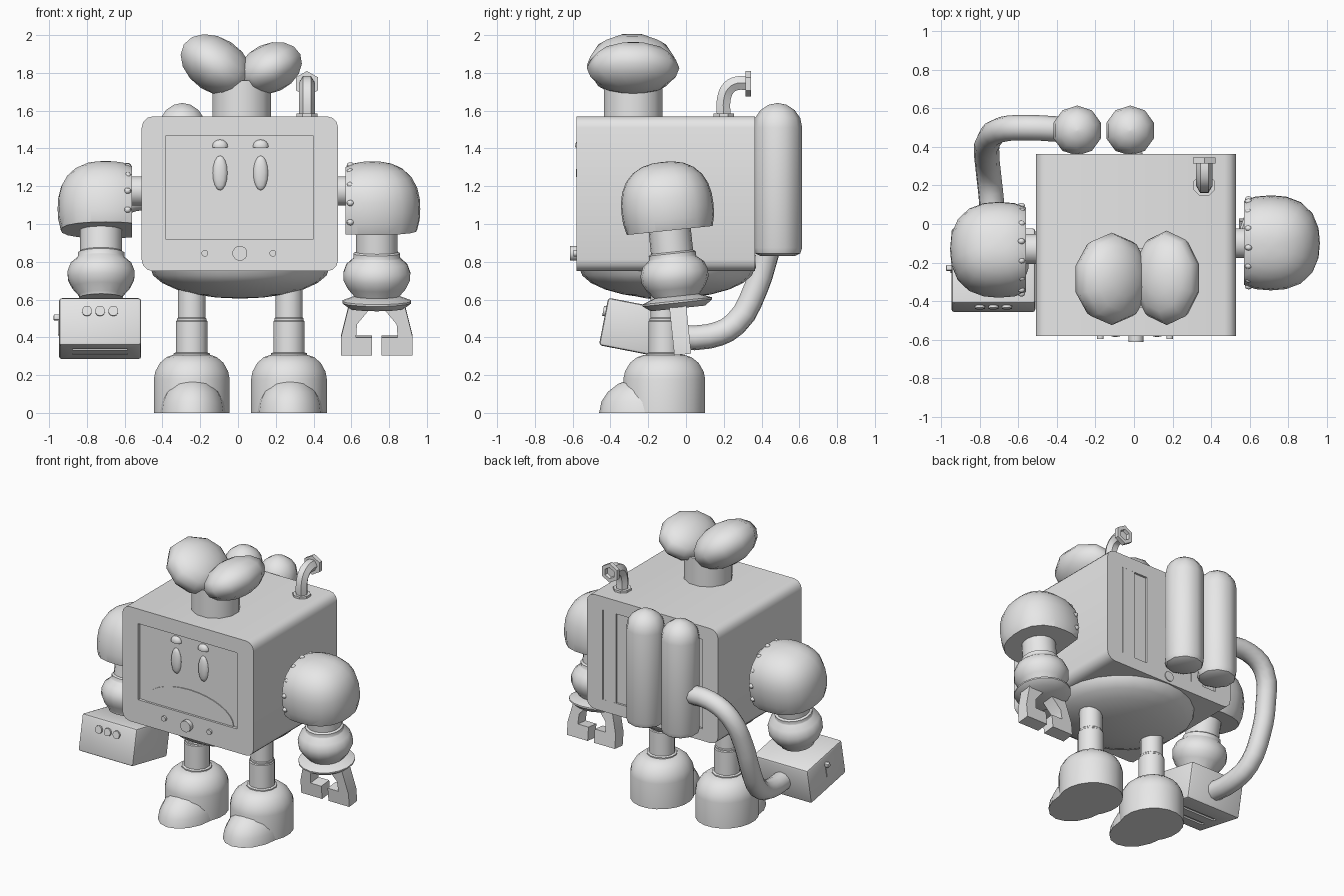
import bpy, bmesh, math
from mathutils import Matrix, Vector

if "Cube" in bpy.data.objects:
    bpy.data.objects.remove(bpy.data.objects["Cube"])

grey = bpy.data.materials.new("light_grey")
grey.diffuse_color = (0.8, 0.8, 0.8, 1)
grey.use_nodes = True
grey.node_tree.nodes["Principled BSDF"].inputs["Base Color"].default_value = grey.diffuse_color


def T(x, y, z):
    return Matrix.Translation((x, y, z))


def R(deg, axis):
    return Matrix.Rotation(math.radians(deg), 4, axis)


def finish(obj, angle=42):
    bpy.ops.object.select_all(action='DESELECT')
    obj.select_set(True)
    bpy.context.view_layer.objects.active = obj
    bpy.ops.object.shade_smooth_by_angle(angle=math.radians(angle))


def make(name, bm, matrix=Matrix(), angle=42):
    bm.transform(matrix)
    bmesh.ops.recalc_face_normals(bm, faces=bm.faces[:])
    me = bpy.data.meshes.new(name)
    bm.to_mesh(me)
    bm.free()
    me.materials.append(grey)
    obj = bpy.data.objects.new(name, me)
    bpy.context.collection.objects.link(obj)
    finish(obj, angle)
    return obj


def box(name, size, matrix, bevel=0.0, along=None, segs=2):
    bm = bmesh.new()
    bmesh.ops.create_cube(bm, size=1, matrix=Matrix.Diagonal((*size, 1)))
    if bevel:
        edges = [e for e in bm.edges if along is None
                 or abs((e.verts[0].co - e.verts[1].co)[along]) > 0.01]
        bmesh.ops.bevel(bm, geom=edges, offset=bevel, segments=segs, profile=0.5, affect='EDGES')
    return make(name, bm, matrix)


def lathe(name, profile, matrix, segs=16):
    """Closed solid of revolution around z from (radius, z) pairs."""
    bm = bmesh.new()
    rings = [[bm.verts.new((r * math.cos(2 * math.pi * (i + .5) / segs),
                            r * math.sin(2 * math.pi * (i + .5) / segs), z)) for i in range(segs)]
             for r, z in profile]
    for a, b in zip(rings, rings[1:]):
        for i in range(segs):
            j = (i + 1) % segs
            bm.faces.new((a[i], a[j], b[j], b[i]))
    bm.faces.new(rings[0])
    bm.faces.new(rings[-1])
    return make(name, bm, matrix)


def cyl(name, r, z0, z1, matrix, segs=16):
    return lathe(name, [(r, z0), (r, z1)], matrix, segs)


def blob(name, radii, matrix, cuts=(), power=2.0, u=16, v=10, angle=42):
    """Ellipsoid, optionally boxy, trimmed by (point, outward normal) planes."""
    bm = bmesh.new()
    bmesh.ops.create_uvsphere(bm, u_segments=u, v_segments=v, radius=1)
    for w in bm.verts:
        k = sum(abs(c) ** power for c in w.co) ** (-1 / power)
        w.co = Vector([c * k * r for c, r in zip(w.co, radii)])
    for co, no in cuts:
        bmesh.ops.bisect_plane(bm, geom=bm.verts[:] + bm.edges[:] + bm.faces[:],
                               plane_co=co, plane_no=no, clear_outer=True)
        bmesh.ops.holes_fill(bm, edges=[e for e in bm.edges if e.is_boundary])
    return make(name, bm, matrix, angle)


def prism(name, pts, y0, y1, matrix=Matrix()):
    bm = bmesh.new()
    a = [bm.verts.new((x, y0, z)) for x, z in pts]
    b = [bm.verts.new((x, y1, z)) for x, z in pts]
    bm.faces.new(a)
    bm.faces.new(b)
    for i in range(len(pts)):
        j = (i + 1) % len(pts)
        bm.faces.new((a[i], a[j], b[j], b[i]))
    return make(name, bm, matrix)


def tube(name, pts, radius, res):
    cu = bpy.data.curves.new(name, 'CURVE')
    cu.dimensions = '3D'
    cu.bevel_depth, cu.bevel_resolution, cu.use_fill_caps = radius, res, True
    cu.resolution_u = 3
    sp = cu.splines.new('BEZIER')
    sp.bezier_points.add(len(pts) - 1)
    for p, co in zip(sp.bezier_points, pts):
        p.co = co
        p.handle_left_type = p.handle_right_type = 'AUTO'
    cu.materials.append(grey)
    obj = bpy.data.objects.new(name, cu)
    bpy.context.collection.objects.link(obj)
    bpy.ops.object.select_all(action='DESELECT')
    obj.select_set(True)
    bpy.context.view_layer.objects.active = obj
    bpy.ops.object.convert(target='MESH')
    finish(bpy.context.object)


def carve(obj, size, matrix):
    cutter = box("cutter", size, matrix)
    cutter.hide_render = True
    mod = obj.modifiers.new("recess", 'BOOLEAN')
    mod.operation, mod.object, mod.solver = 'DIFFERENCE', cutter, 'EXACT'
    bpy.context.view_layer.objects.active = obj
    bpy.ops.object.modifier_apply(modifier=mod.name)
    bpy.data.objects.remove(cutter)


# Body with sunken screen and back vents
body = box("body", (1.04, 0.945, 0.82), T(.01, -.108, 1.16), 0.06, along=1, segs=3)
carve(body, (.785, .04, .545), T(.008, -.58, 1.193))
for x in (.3, -.28):
    carve(body, (.21, .03, .64), T(x, .365, 1.155))
    box("vent_slat", (.1, .016, .64), T(x + .05, .356, 1.155))
finish(body)
blob("belly", (.475, .465, .165), T(.01, -.1, .77), [((0, 0, 0), (0, 0, 1))], u=24, v=12)
lathe("back_plug", [(.035, 0), (.035, .008)], T(.01, .363, .8) @ R(-90, 'X'), 10)

# Face
arch = [(.01 + .35 * math.cos(math.pi * i / 16), .921 + .17 * math.sin(math.pi * i / 16))
        for i in range(17)]
prism("mouth", arch, -.566, -.559)
for x in (-.095, .12):
    blob("eye", (.039, .02, .092), T(x, -.562, 1.27), u=12, v=8)
    blob("eyebrow", (.041, .025, .035), T(x, -.562, 1.412), [((0, 0, -.008), (0, 0, -1))], u=12, v=8)
for x, r, h in ((.01, .04, .035), (-.175, .018, .018), (.185, .018, .018)):
    cyl("knob", r, 0, h, T(x, -.578, .845) @ R(90, 'X'), 12)

# Neck and lobed top
cyl("neck", .16, 1.56, 1.76, T(.02, -.28, 0), 12)
blob("left_lobe", (.215, .24, .145), T(-.115, -.285, 1.84) @ R(33, 'Y'), u=10, v=8, angle=60)
blob("right_lobe", (.185, .245, .13), T(.17, -.28, 1.825) @ R(-25, 'Y'), u=10, v=8, angle=60)

# Exhaust pipe
cyl("pipe_base", .06, 1.565, 1.585, T(.365, .2, 0), 8)
tube("pipe", [(.365, .2, 1.57), (.365, .2, 1.66), (.365, .225, 1.72), (.365, .27, 1.745),
              (.365, .325, 1.745)], .042, 1)
lathe("pipe_rim", [(.04, -.025), (.068, -.025), (.068, .005), (.04, .005), (.035, -.015)],
      T(.365, .34, 1.742) @ R(-90, 'X'), 6)

# Back tanks and hose
arc = [(.13 * math.cos(a), 1.51 + .13 * math.sin(a)) for a in (0, .4, .8, 1.2, 1.54)]
for x in (-.295, -.02):
    lathe("tank", [(.09, .83), (.12, .845), (.13, .875)] + arc, T(x, .485, 0), 10)
tube("hose", [(-.36, .49, 1.13), (-.55, .5, 1.13), (-.69, .49, 1.05), (-.755, .43, .85),
              (-.765, .37, .66), (-.755, .26, .47), (-.74, .12, .405), (-.73, -.1, .405)], .066, 3)

# Legs and boots
for x in (-.245, .27):
    leg = T(x, -.115, 0)
    lathe("leg", [(.1, .29), (.1, .315), (.086, .32), (.086, .485), (.08, .49), (.08, .5),
                  (.075, .505), (.075, .7)], leg, 12)
    lathe("boot", [(.203, 0), (.203, .18), (.195, .22), (.17, .265), (.135, .295), (.1, .307)],
          leg @ Matrix.Diagonal((1, 1.08, 1, 1)), 20)
    blob("toe_cap", (.175, .245, .19), T(x + .005, -.215, 0), [((0, 0, 0), (0, 0, -1))], u=16, v=10)


# Arms, side = 1 right, -1 left
def arm(side, pivot, tilt):
    M = T(*pivot) @ R(tilt, 'X')
    inner = -.165 * side
    blob("shoulder", (.255, .245, .25), M @ T(-.025 * side, 0, -.02),
         [((0, 0, -.115), (0, 0, -1)), ((inner + .025 * side, 0, 0), (-side, 0, 0))], 2.4, 20, 14)
    for i in range(9):
        a = math.radians(-12 + 204 * i / 8)
        blob("rivet", (.02, .016, .016), M @ T(inner + .025 * side, .228 * math.cos(a),
                                               -.02 + .232 * math.sin(a)), u=8, v=6)
    cyl("shoulder_joint", .08, -.07, .06, T(pivot[0] + inner - .02 * side, pivot[1], 1.175) @ R(90 * side, 'Y'), 12)
    lathe("forearm", [(.112, -.1), (.112, -.25), (.125, -.258), (.125, -.28), (.128, -.285),
                      (.163, -.315), (.18, -.36), (.178, -.4), (.155, -.445), (.12, -.485),
                      (.115, -.5)], M, 18)
    return M


right = arm(1, (.735, -.1, 1.1), 6)
left = arm(-1, (-.725, -.13, 1.1), -11)

# Gripper
lathe("wrist_disc", [(.12, -.485), (.185, -.51), (.185, -.52), (.145, -.55)], right, 18)
claw = [(.03, -.54), (.15, -.54), (.19, -.7), (.19, -.795), (.025, -.795), (.025, -.7),
        (.11, -.7), (.105, -.63)]
for s in (1, -1):
    prism("claw", [(s * x, z) for x, z in claw], -.045, .045, right)

# Toaster-like box hand
B = T(-.73, -.24, .446) @ R(-11, 'X')
hand = box("box_hand", (.435, .4, .256), B, .015)
carve(hand, (.29, .03, .02), B @ T(0, -.08, -.128))
carve(hand, (.29, .03, .02), B @ T(0, .04, -.128))
finish(hand)
for x in (-.07, 0, .07):
    cyl("box_button", .027, 0, .014, B @ T(x, -.199, .055) @ R(90, 'X'), 10)
box("lever_slot", (.008, .016, .11), B @ T(-.218, 0, .02))
box("lever", (.03, .03, .03), B @ T(-.231, 0, .06), .006)
